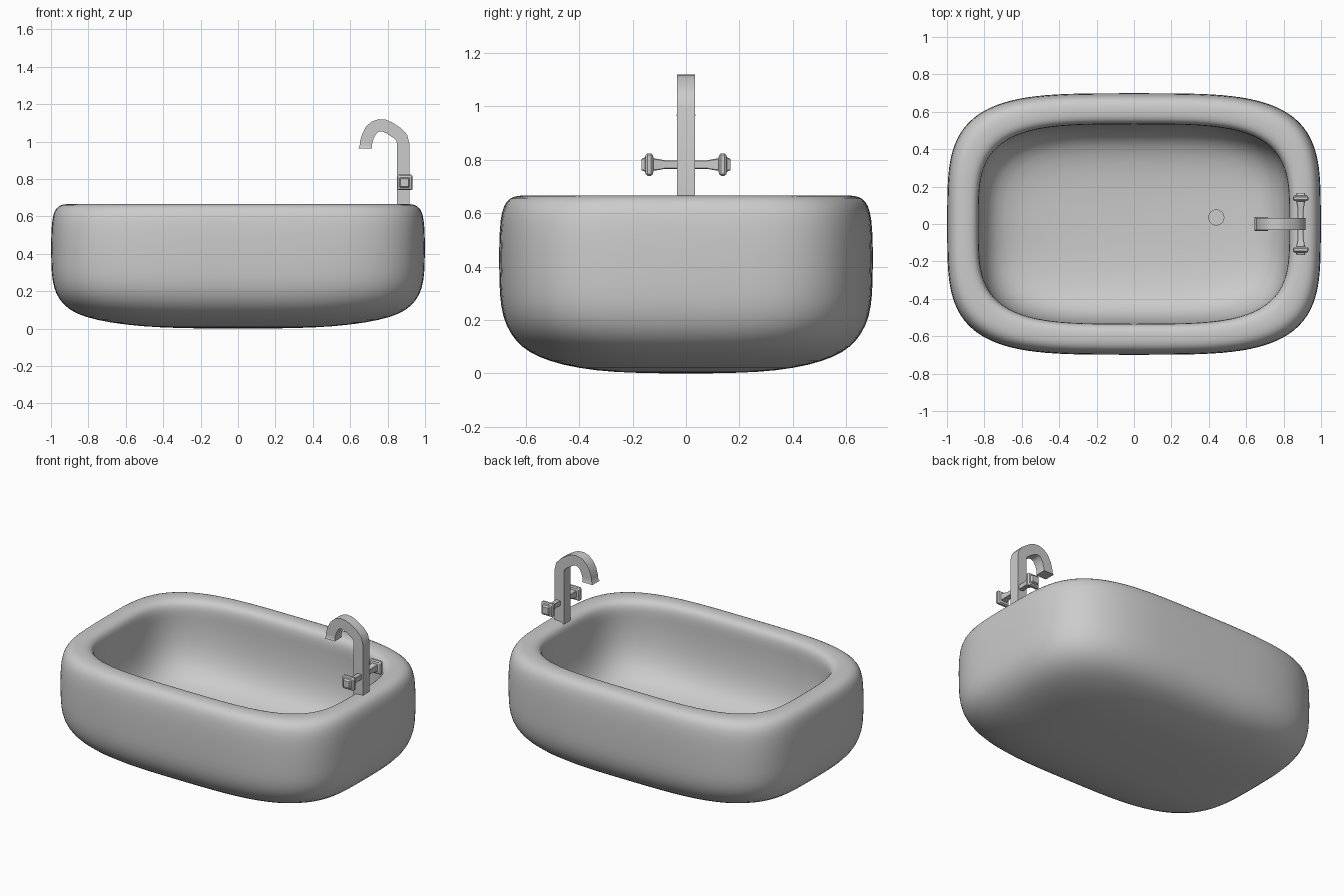
import bpy, bmesh
from math import sin, cos, pi, copysign, radians
from mathutils import Vector

if "Cube" in bpy.data.objects:
    bpy.data.objects.remove(bpy.data.objects["Cube"])


def loft(name, rings, smooth_angle=40):
    """Skin a list of closed rings (equal point counts) into one object."""
    bm = bmesh.new()
    loops = [[bm.verts.new(p) for p in r] for r in rings]
    n = len(loops[0])
    for a, b in zip(loops, loops[1:]):
        for i in range(n):
            j = (i + 1) % n
            bm.faces.new((a[i], a[j], b[j], b[i]))
    bm.faces.new(loops[0])
    bm.faces.new(loops[-1])
    bmesh.ops.recalc_face_normals(bm, faces=bm.faces)
    me = bpy.data.meshes.new(name)
    bm.to_mesh(me)
    bm.free()
    ob = bpy.data.objects.new(name, me)
    bpy.context.collection.objects.link(ob)
    bpy.ops.object.select_all(action='DESELECT')
    ob.select_set(True)
    bpy.context.view_layer.objects.active = ob
    bpy.ops.object.shade_smooth_by_angle(angle=radians(smooth_angle))
    return ob


def oval(rx, ry, z, n, count=64):
    """Rounded-rectangle ring (superellipse)."""
    pts = []
    for i in range(count):
        t = 2 * pi * (i + 0.5) / count
        c, s = cos(t), sin(t)
        pts.append((rx * copysign(abs(c) ** (2 / n), c),
                    ry * copysign(abs(s) ** (2 / n), s), z))
    return pts


# Basin: outside from the bottom up, over the rim, down into the bowl
profile = [
    (0.05, 0.035, 0.0, 2.6), (0.30, 0.20, 0.002, 2.7), (0.50, 0.34, 0.010, 2.9),
    (0.69, 0.465, 0.032, 3.1), (0.82, 0.555, 0.062, 3.3), (0.90, 0.615, 0.098, 3.5),
    (0.955, 0.66, 0.15, 3.7), (0.985, 0.687, 0.215, 3.8), (0.998, 0.698, 0.29, 3.85),
    (1.0, 0.70, 0.40, 3.85), (1.0, 0.70, 0.50, 3.85), (0.995, 0.695, 0.58, 3.85),
    (0.983, 0.683, 0.63, 3.8), (0.96, 0.66, 0.657, 3.75), (0.93, 0.63, 0.666, 3.7),
    (0.89, 0.59, 0.667, 3.7), (0.86, 0.56, 0.661, 3.7), (0.838, 0.54, 0.642, 3.7),
    (0.83, 0.532, 0.60, 3.7), (0.833, 0.535, 0.53, 3.7), (0.829, 0.531, 0.43, 3.7),
    (0.813, 0.517, 0.33, 3.6), (0.775, 0.485, 0.245, 3.4), (0.70, 0.43, 0.185, 3.2),
    (0.54, 0.33, 0.147, 2.9), (0.30, 0.18, 0.131, 2.7), (0.05, 0.03, 0.128, 2.6),
]
basin = loft("basin", [oval(*p) for p in profile], 180)
sub = basin.modifiers.new("smooth", 'SUBSURF')
sub.levels = sub.render_levels = 1

# Drain disc on the bowl floor
loft("drain", [oval(0.043, 0.043, z, 2, 32) for z in (0.12, 0.162)]).location = (0.44, 0.035, 0)

# Faucet: square tube swept along a hooked path, with a small lip at the outlet
path = [(0.883, 0.64), (0.883, 0.99), (0.876, 1.02), (0.853, 1.045), (0.808, 1.074),
        (0.783, 1.085), (0.757, 1.087), (0.732, 1.079), (0.711, 1.060), (0.695, 1.03),
        (0.685, 0.995), (0.683, 0.973), (0.680, 0.963)]
half = [0.033] * 12 + [0.037]
pts = [Vector((x, 0, z)) for x, z in path]
rings = []
for i, p in enumerate(pts):
    d = (pts[min(i + 1, len(pts) - 1)] - pts[max(i - 1, 0)]).normalized()
    if i == 0 or i >= len(pts) - 2:
        d = Vector((0, 0, 1 if i == 0 else -1))
    side = Vector((d.z, 0, -d.x)) * half[i]
    y = Vector((0, half[i], 0))
    rings.append([p + side + y, p - side + y, p - side - y, p + side - y])
loft("faucet_spout", rings)


# Handles: square rod swelling into a bevelled knob on both sides
def square(y, r, x=0.891, z=0.782, k=0.15):
    c = r * (1 - k)
    return [(x + a, y, z + b) for a, b in
            ((r, -c), (r, c), (c, r), (-c, r), (-r, c), (-r, -c), (-c, -r), (c, -r))]


half_profile = [(0.02, 0.016), (0.08, 0.016), (0.105, 0.021), (0.121, 0.023),
                (0.124, 0.036), (0.131, 0.042), (0.144, 0.042), (0.151, 0.036),
                (0.153, 0.027), (0.167, 0.021)]
for label, s in (("front", -1), ("back", 1)):
    loft("tap_handle_" + label, [square(s * y, r) for y, r in half_profile], 30)
